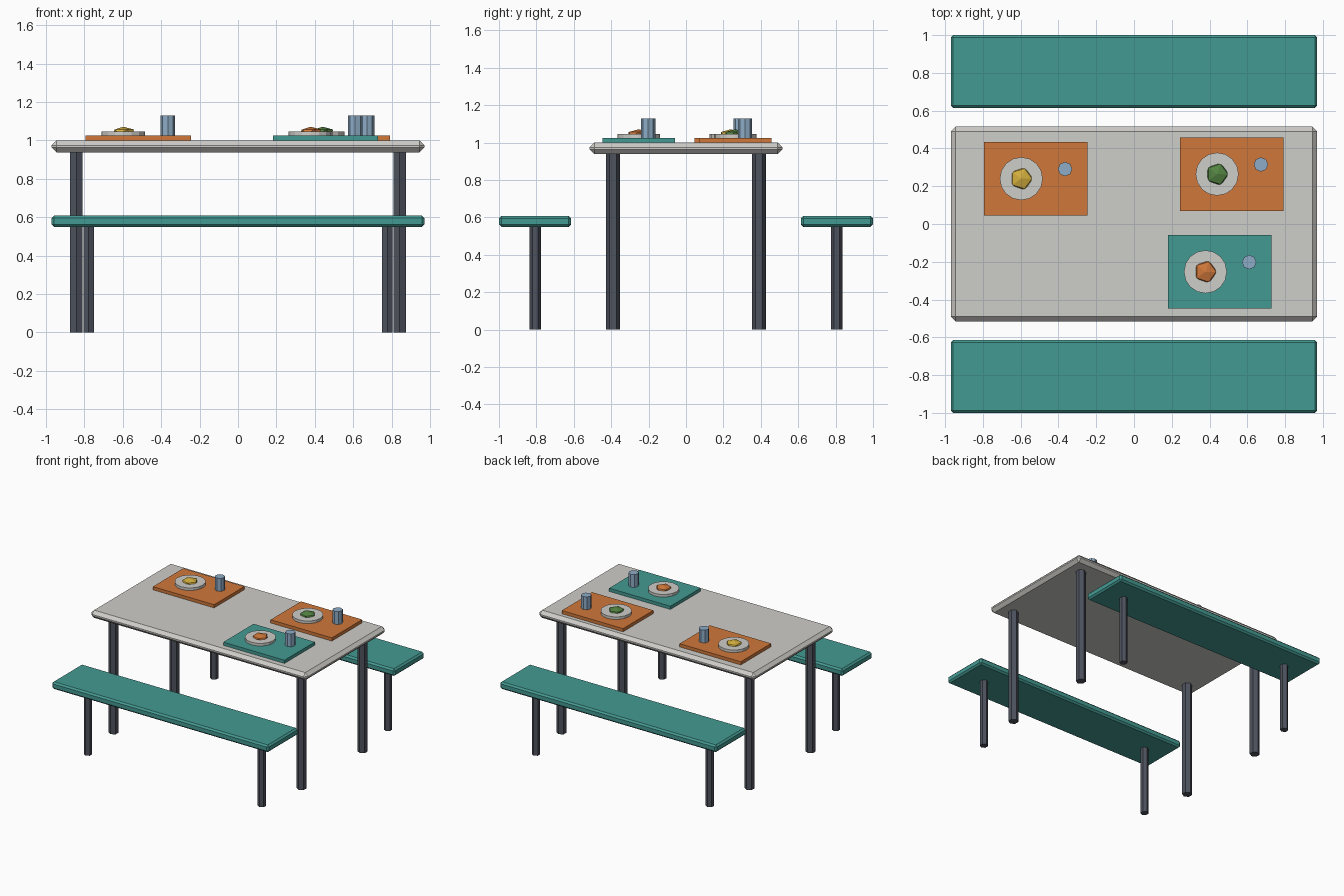
import bpy, bmesh
from mathutils import Matrix

if "Cube" in bpy.data.objects:
    bpy.data.objects.remove(bpy.data.objects["Cube"])


def mat(name, r, g, b):
    m = bpy.data.materials.new(name)
    lin = [((c / 255 + 0.055) / 1.055) ** 2.4 for c in (r, g, b)]
    m.diffuse_color = (*lin, 1)
    m.use_nodes = True
    m.node_tree.nodes["Principled BSDF"].inputs["Base Color"].default_value = m.diffuse_color
    return m


TEAL = mat("teal", 68, 154, 146)
PALE = mat("pale grey", 206, 205, 200)
DARK = mat("dark steel", 78, 83, 94)
ORANGE = mat("orange", 207, 119, 58)
YELLOW = mat("yellow", 212, 175, 62)
GREEN = mat("green", 84, 132, 66)
BLUE = mat("pale blue", 142, 172, 198)


def finish(bm, name, material):
    me = bpy.data.meshes.new(name)
    bm.to_mesh(me)
    bm.free()
    me.materials.append(material)
    ob = bpy.data.objects.new(name, me)
    bpy.context.collection.objects.link(ob)
    return ob


def box(name, x, y, z0, z1, sx, sy, material, bevel=0):
    bm = bmesh.new()
    m = Matrix.Translation((x, y, (z0 + z1) / 2)) @ Matrix.Diagonal((sx, sy, z1 - z0, 1))
    bmesh.ops.create_cube(bm, size=1, matrix=m)
    if bevel:
        bmesh.ops.bevel(bm, geom=bm.edges[:], offset=bevel, segments=1, affect='EDGES')
    return finish(bm, name, material)


def prism(name, x, y, z0, z1, r, sides, material):
    bm = bmesh.new()
    bmesh.ops.create_cone(bm, cap_ends=True, segments=sides, radius1=r, radius2=r,
                          depth=z1 - z0, matrix=Matrix.Translation((x, y, (z0 + z1) / 2)))
    return finish(bm, name, material)


# Table top
box("table_top", 0, 0, 0.938, 1.0, 1.94, 1.03, PALE, 0.025)

# Hexagonal legs and the two benches
for sy, side in ((-1, "front"), (1, "back")):
    box(side + "_bench_seat", 0, sy * 0.807, 0.55, 0.608, 1.94, 0.386, TEAL, 0.013)
    for sx, end in ((-1, "left"), (1, "right")):
        prism(f"{side}_{end}_table_leg", sx * 0.842, sy * 0.39, 0, 0.94, 0.0375, 6, DARK)
        prism(f"{side}_{end}_bench_leg", sx * 0.778, sy * 0.806, 0, 0.555, 0.031, 6, DARK)


# Place setting: tray, plate, faceted food and cup
def setting(label, x, y, tray, food):
    box(label + "_tray", x, y, 1.0, 1.026, 0.548, 0.388, tray)
    px = x - 0.077
    prism(label + "_plate", px, y, 1.026, 1.047, 0.114, 16, PALE)
    prism(label + "_cup", x + 0.155, y + 0.051, 1.026, 1.13, 0.038, 8, BLUE)
    bm = bmesh.new()
    m = Matrix.Translation((px, y, 1.045)) @ Matrix.Diagonal((1, 1, 0.42, 1))
    bmesh.ops.create_icosphere(bm, subdivisions=1, radius=0.063, matrix=m)
    finish(bm, label + "_food", food)


setting("back_left", -0.52, 0.24, ORANGE, YELLOW)
setting("back_right", 0.517, 0.264, ORANGE, GREEN)
setting("front_right", 0.455, -0.253, TEAL, ORANGE)
